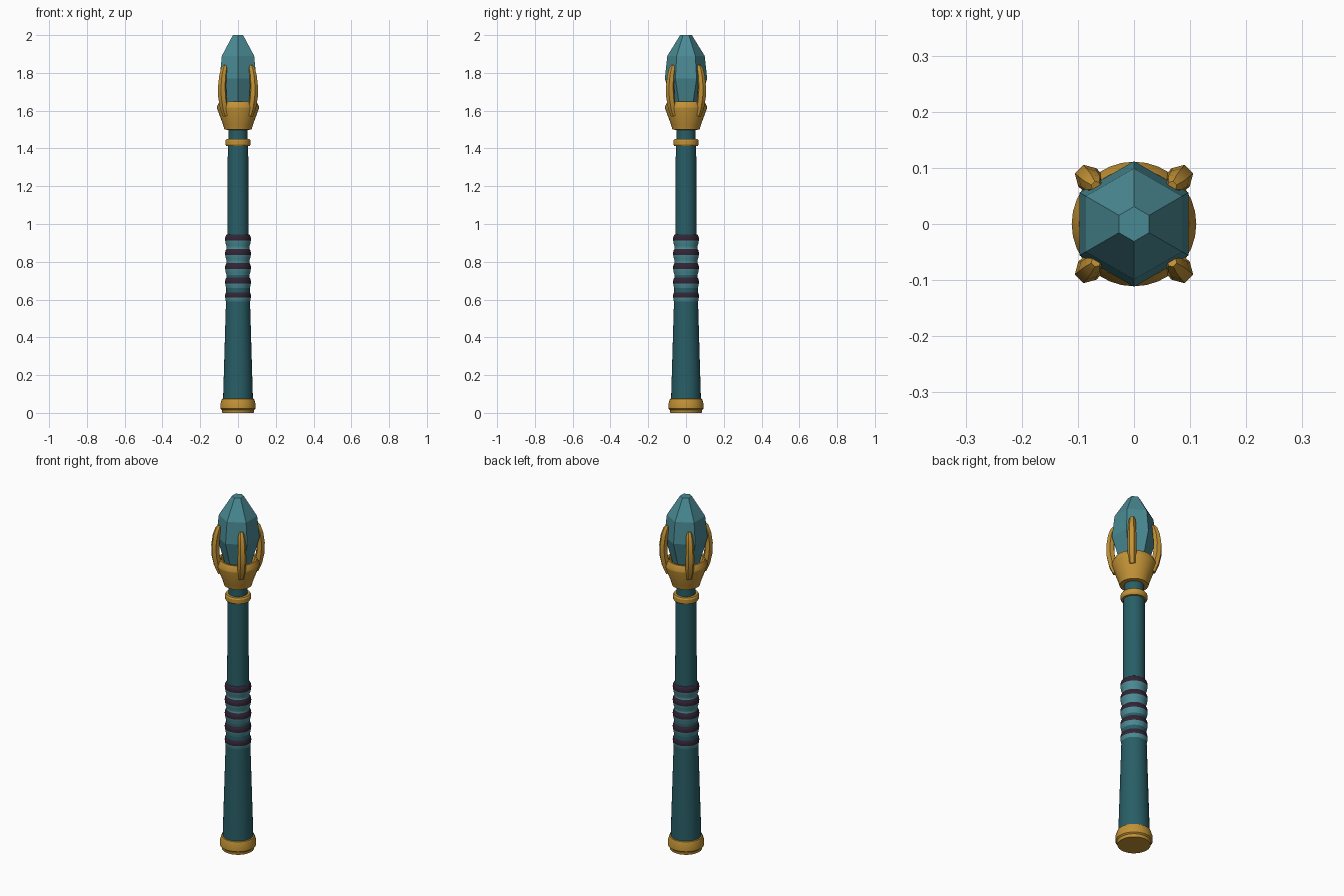
import bpy, bmesh, math
from mathutils import Vector

if "Cube" in bpy.data.objects:
    bpy.data.objects.remove(bpy.data.objects["Cube"])


def material(name, rgb):
    """Flat colour from 0-255 sRGB values."""
    m = bpy.data.materials.new(name)
    lin = [((c / 255 + 0.055) / 1.055) ** 2.4 for c in rgb]
    m.diffuse_color = (*lin, 1)
    m.use_nodes = True
    m.node_tree.nodes["Principled BSDF"].inputs["Base Color"].default_value = m.diffuse_color
    return m


DARK_TEAL = material("dark teal", (40, 94, 102))
LIGHT_TEAL = material("light teal", (74, 138, 147))
GOLD = material("gold", (194, 146, 54))
PLUM = material("dark plum", (50, 36, 52))


def loft(name, rings, mats, smooth=None, rule=None):
    """Skin a list of point rings, cap both ends, colour faces by ring index."""
    bm = bmesh.new()
    vs = [[bm.verts.new(p) for p in ring] for ring in rings]
    n = len(vs[0])
    for i in range(len(vs) - 1):
        for k in range(n):
            f = bm.faces.new((vs[i][k], vs[i][(k + 1) % n],
                              vs[i + 1][(k + 1) % n], vs[i + 1][k]))
            f.material_index = rule(i) if rule else 0
    bm.faces.new(vs[0][::-1])
    bm.faces.new(vs[-1])
    bmesh.ops.recalc_face_normals(bm, faces=bm.faces)
    me = bpy.data.meshes.new(name)
    bm.to_mesh(me)
    bm.free()
    for m in mats:
        me.materials.append(m)
    ob = bpy.data.objects.new(name, me)
    bpy.context.collection.objects.link(ob)
    if smooth:
        bpy.ops.object.select_all(action='DESELECT')
        ob.select_set(True)
        bpy.context.view_layer.objects.active = ob
        bpy.ops.object.shade_smooth_by_angle(angle=math.radians(smooth))
    return ob


def turned(name, profile, mats, sides=32, smooth=28, rule=None, turn=0.0):
    """Revolve (radius, height) points about z."""
    rings = [[(r * math.cos(turn + math.tau * k / sides),
               r * math.sin(turn + math.tau * k / sides), z)
              for k in range(sides)] for r, z in profile]
    return loft(name, rings, mats, smooth, rule)


# Shaft and foot
turned("shaft", [(0.08, 0.04), (0.064, 0.58), (0.056, 0.94), (0.054, 1.42)], [DARK_TEAL])
turned("neck", [(0.05, 1.42), (0.05, 1.52)], [DARK_TEAL])
turned("foot_cap", [(0.083, 0.0), (0.086, 0.016), (0.093, 0.022), (0.093, 0.048),
                    (0.085, 0.074), (0.077, 0.076)], [GOLD])

# Grip: five flared rings, each with a plum upper shoulder
grip = []
for i in range(5):
    z = 0.578 + 0.0755 * i
    grip += [(0.060, z), (0.0645, z + 0.013), (0.068, z + 0.032),
             (0.0685, z + 0.042), (0.066, z + 0.056), (0.060, z + 0.064)]
turned("grip", grip, [LIGHT_TEAL, PLUM], smooth=50,
       rule=lambda i: 1 if i % 6 in (2, 3, 4) else 0)

# Collar ring below the head
turned("collar", [(0.052, 1.412), (0.062, 1.413), (0.067, 1.421), (0.067, 1.441),
                  (0.062, 1.449), (0.052, 1.45)], [GOLD])

# Cup with a chamfered rim and a hollow top
turned("cup", [(0.05, 1.498), (0.072, 1.5), (0.079, 1.525), (0.111, 1.612),
               (0.111, 1.622), (0.098, 1.648), (0.088, 1.648), (0.07, 1.60)], [GOLD])

# Six-sided crystal
turned("crystal", [(0.06, 1.59), (0.112, 1.77), (0.099, 1.89), (0.031, 2.0)],
       [LIGHT_TEAL], sides=6, smooth=None, turn=math.pi / 2)

# Four claws: tapered hexagonal tubes curling in over the crystal
CLAW = [(0.090, 1.575, 0.018), (0.106, 1.62, 0.022), (0.117, 1.675, 0.023),
        (0.119, 1.73, 0.022), (0.113, 1.785, 0.020), (0.103, 1.822, 0.017),
        (0.096, 1.840, 0.009)]
for c in range(4):
    a = math.radians(45 + 90 * c)
    out = Vector((math.cos(a), math.sin(a), 0))
    side = Vector((-math.sin(a), math.cos(a), 0))
    up = Vector((0, 0, 1))
    rings = []
    for i, (r, z, w) in enumerate(CLAW):
        p, q = CLAW[max(i - 1, 0)], CLAW[min(i + 1, len(CLAW) - 1)]
        t = Vector((q[0] - p[0], q[1] - p[1])).normalized()
        normal = out * t.y - up * t.x
        rings.append([out * r + up * z
                      + normal * (w * math.cos(math.tau * (k + 0.5) / 6))
                      + side * (w * math.sin(math.tau * (k + 0.5) / 6))
                      for k in range(6)])
    loft(f"claw_{c + 1}", rings, [GOLD], smooth=30)
